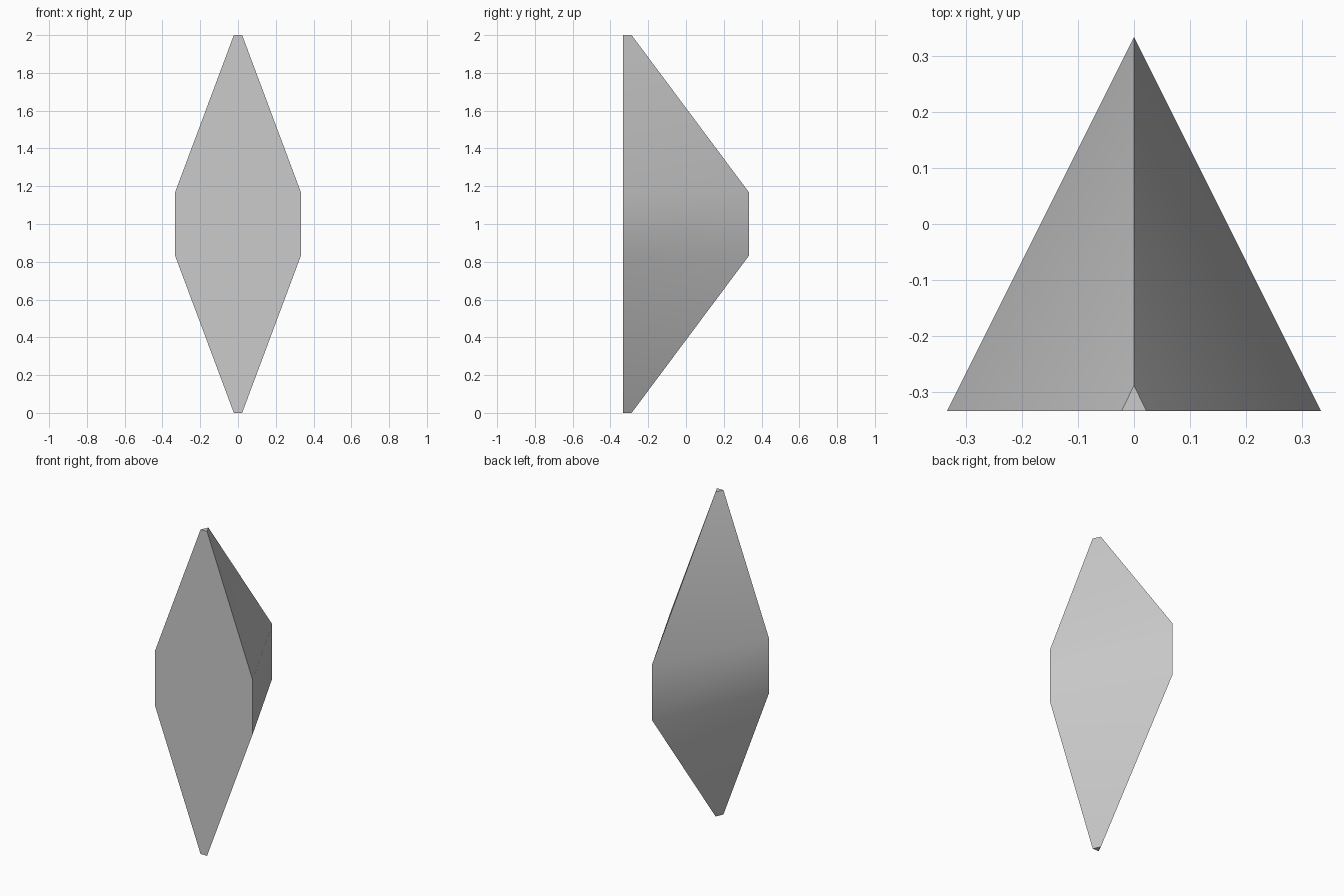
import bpy, bmesh, math

cube = bpy.data.objects.get("Cube")
if cube:
    bpy.data.objects.remove(cube, do_unlink=True)

# Plain grey stone
GREY = (0.6, 0.6, 0.6, 1)
mat = bpy.data.materials.new("grey_stone")
mat.use_nodes = True
mat.diffuse_color = GREY
mat.node_tree.nodes["Principled BSDF"].inputs["Base Color"].default_value = GREY

# Triangular rings: (height, half width, rear corner y), flat front at y = FRONT
FRONT = -0.333
RINGS = [(0, 0.022, -0.288), (0.832, 0.333, 0.333),
         (1.168, 0.333, 0.333), (2, 0.022, -0.288)]

bm = bmesh.new()
loops = [[bm.verts.new(p) for p in ((-w, FRONT, z), (w, FRONT, z), (0, back, z))]
         for z, w, back in RINGS]

# Side walls between neighbouring rings
for low, high in zip(loops, loops[1:]):
    for i in range(3):
        j = (i + 1) % 3
        bm.faces.new((low[i], low[j], high[j], high[i]))

# Blunt tips
bm.faces.new(loops[0][::-1])
bm.faces.new(loops[-1])
bmesh.ops.recalc_face_normals(bm, faces=bm.faces)

mesh = bpy.data.meshes.new("crystal")
bm.to_mesh(mesh)
bm.free()
mesh.materials.append(mat)
crystal = bpy.data.objects.new("crystal", mesh)
bpy.context.collection.objects.link(crystal)

# Soft bends along the sides, crisp corners
bpy.ops.object.select_all(action='DESELECT')
crystal.select_set(True)
bpy.context.view_layer.objects.active = crystal
bpy.ops.object.shade_smooth_by_angle(angle=math.radians(30))
